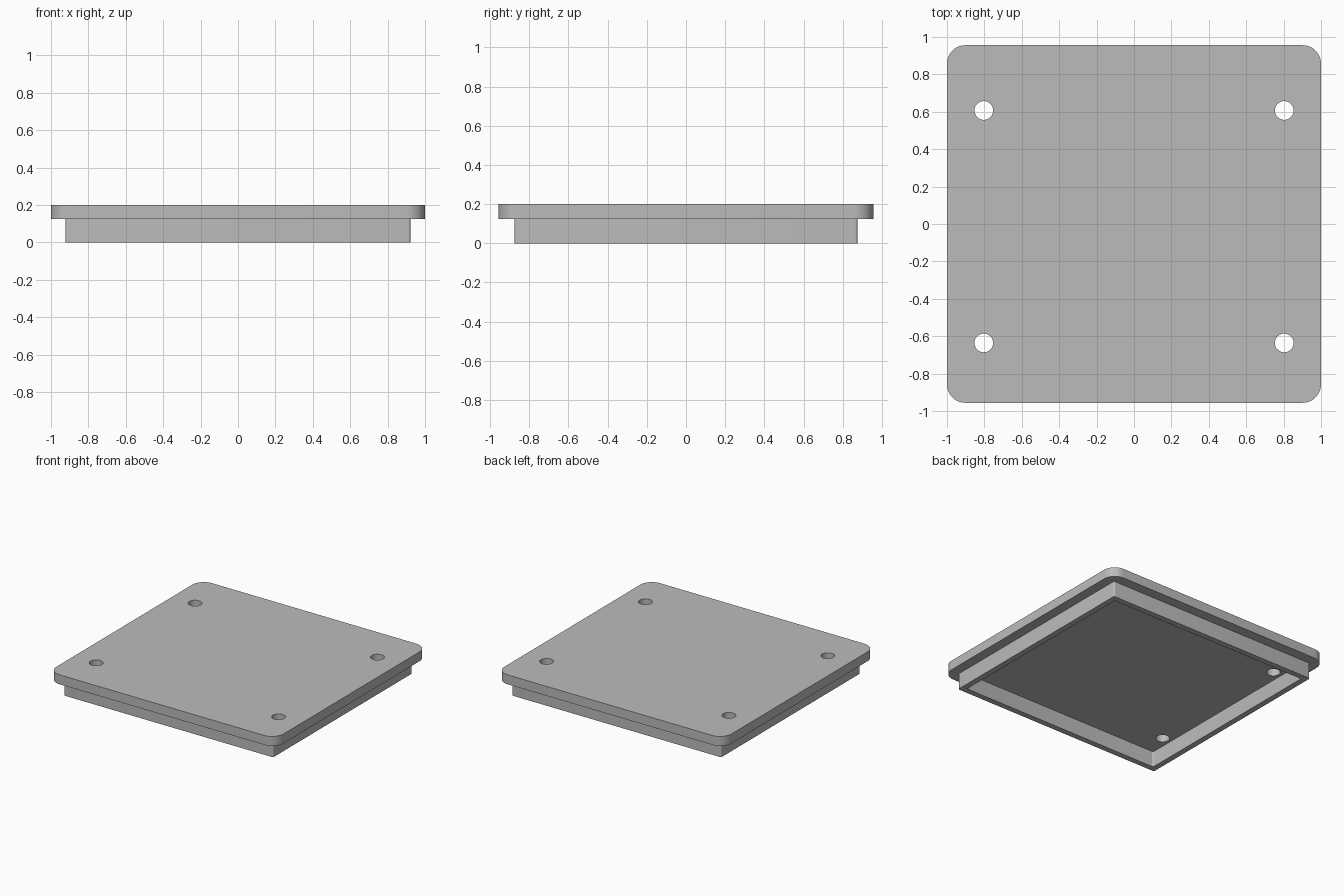
import bpy, bmesh, math

if "Cube" in bpy.data.objects:
    bpy.data.objects.remove(bpy.data.objects["Cube"])

grey = bpy.data.materials.new("plain grey")
grey.diffuse_color = (0.5, 0.5, 0.5, 1)
grey.use_nodes = True
grey.node_tree.nodes["Principled BSDF"].inputs["Base Color"].default_value = grey.diffuse_color


def circle(cx, cy, r, n=48):
    return [(cx + r * math.cos(2 * math.pi * i / n),
             cy + r * math.sin(2 * math.pi * i / n)) for i in range(n)]


def rounded_rect(hx, hy, r, seg=12):
    pts = []
    for q, (sx, sy) in enumerate([(1, 1), (-1, 1), (-1, -1), (1, -1)]):
        for i in range(seg + 1):
            a = math.pi / 2 * (q + i / seg)
            pts.append((sx * (hx - r) + r * math.cos(a),
                        sy * (hy - r) + r * math.sin(a)))
    return pts


def extruded(name, loops, z0, z1):
    """Fill an outer loop with holes and extrude it from z0 to z1."""
    bm = bmesh.new()
    edges = []
    for loop in loops:
        vs = [bm.verts.new((x, y, z0)) for x, y in loop]
        edges += [bm.edges.new((vs[i - 1], vs[i])) for i in range(len(vs))]
    bmesh.ops.triangle_fill(bm, edges=edges, use_beauty=True, normal=(0, 0, 1))
    ext = bmesh.ops.extrude_face_region(bm, geom=bm.faces[:], use_keep_orig=True)
    top = [g for g in ext["geom"] if isinstance(g, bmesh.types.BMVert)]
    bmesh.ops.translate(bm, verts=top, vec=(0, 0, z1 - z0))
    bmesh.ops.recalc_face_normals(bm, faces=bm.faces[:])
    mesh = bpy.data.meshes.new(name)
    bm.to_mesh(mesh)
    bm.free()
    mesh.materials.append(grey)
    obj = bpy.data.objects.new(name, mesh)
    bpy.context.collection.objects.link(obj)
    bpy.ops.object.select_all(action='DESELECT')
    obj.select_set(True)
    bpy.context.view_layer.objects.active = obj
    bpy.ops.object.shade_smooth_by_angle(angle=math.radians(30))
    return obj


# Lid plate with rounded corners and four screw holes
holes = [circle(x, y, 0.05) for x in (-0.803, 0.803) for y in (-0.636, 0.607)]
extruded("lid_plate", [rounded_rect(1, 0.956, 0.1)] + holes, 0.125, 0.2)

# Thin rim below the plate, open underneath
wall = 0.046
extruded("lower_rim", [rounded_rect(0.922, 0.875, 0.0125, 6),
                       rounded_rect(0.922 - wall, 0.875 - wall, 0.0125, 6)],
         0, 0.125)
